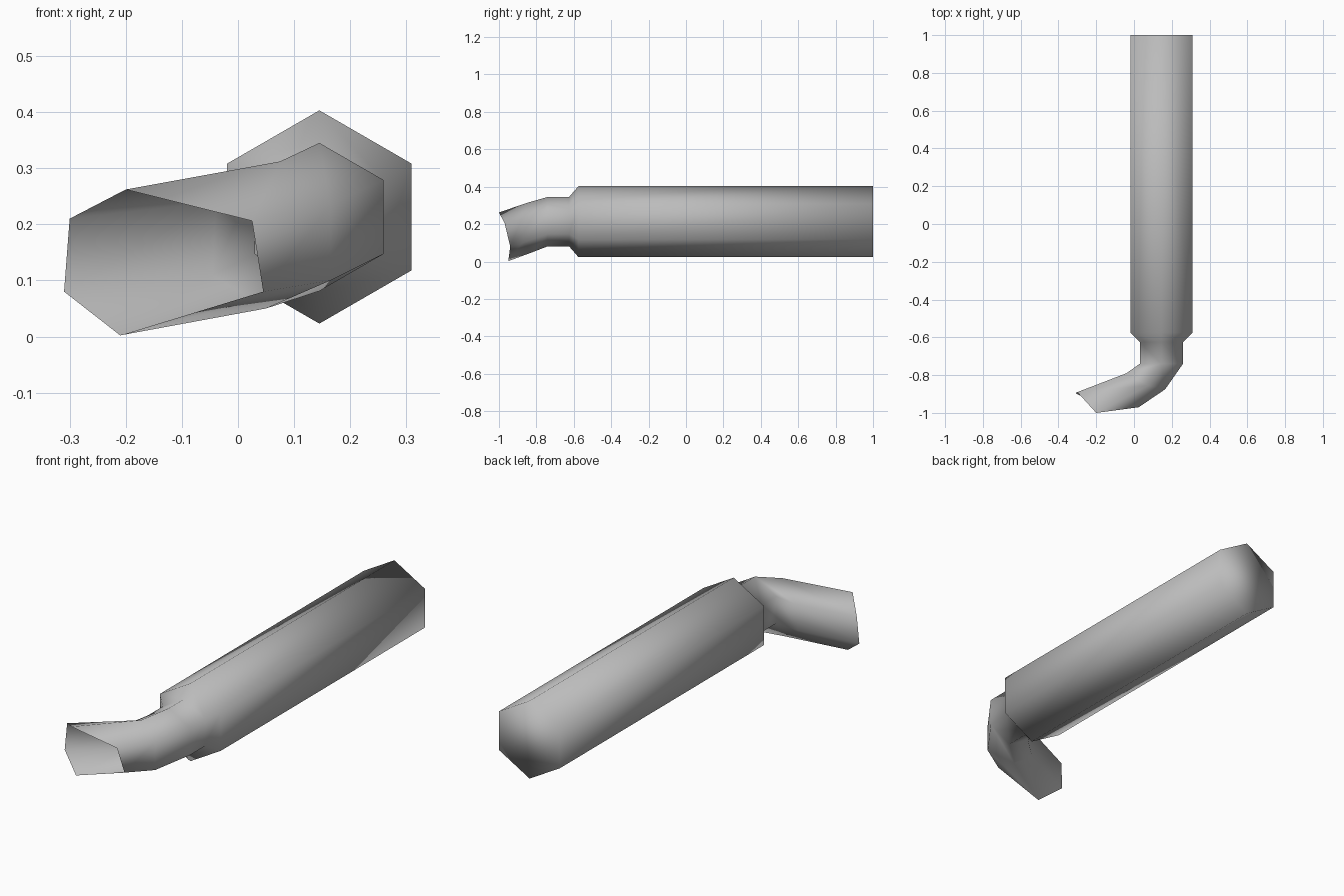
import bpy, bmesh, math

cube = bpy.data.objects.get("Cube")
if cube:
    bpy.data.objects.remove(cube)

SIDES = 6
CX, CZ = 0.145, 0.213


def hex_ring(y, radius):
    """Straight ring across y: top, outer pair, bottom, inner pair."""
    angles = [math.tau * i / SIDES for i in range(SIDES)]
    return [(CX + radius * math.sin(a), y, CZ + radius * math.cos(a)) for a in angles]


# Barrel, shoulder and straight neck
rings = [hex_ring(y, r) for y, r in
         ((1.0, 0.19), (-0.575, 0.19), (-0.625, 0.132), (-0.74, 0.132))]

# Curved spout, ending in a slanted open mouth
rings.append([(0.075, -0.855, 0.312), (0.165, -0.875, 0.235), (0.165, -0.875, 0.1),
              (0.05, -0.82, 0.05), (-0.045, -0.8, 0.11), (-0.04, -0.79, 0.24)])
rings.append([(-0.2, -1.0, 0.262), (0.025, -0.97, 0.206), (0.045, -0.94, 0.08),
              (-0.21, -0.95, 0.002), (-0.31, -0.895, 0.08), (-0.3, -0.89, 0.21)])

bm = bmesh.new()
loops = [[bm.verts.new(p) for p in ring] for ring in rings]

# Closed back end
bm.faces.new(loops[0])

# Skin between neighbouring rings; the bent part is split into triangles
for n, (a, b) in enumerate(zip(loops, loops[1:])):
    for i in range(SIDES):
        j = (i + 1) % SIDES
        if n < 3:
            bm.faces.new((a[i], a[j], b[j], b[i]))
        elif i < 3:
            bm.faces.new((a[i], a[j], b[j]))
            bm.faces.new((a[i], b[j], b[i]))
        else:
            bm.faces.new((a[i], a[j], b[i]))
            bm.faces.new((a[j], b[j], b[i]))

bmesh.ops.recalc_face_normals(bm, faces=bm.faces)
for face in bm.faces:
    face.smooth = True

mesh = bpy.data.meshes.new("bent_pipe")
bm.to_mesh(mesh)
bm.free()
pipe = bpy.data.objects.new("bent_pipe", mesh)
bpy.context.collection.objects.link(pipe)

# Plain grey finish
grey = bpy.data.materials.new("plain_grey")
grey.use_nodes = True
colour = (0.5, 0.5, 0.5, 1.0)
grey.diffuse_color = colour
grey.node_tree.nodes["Principled BSDF"].inputs["Base Color"].default_value = colour
mesh.materials.append(grey)
